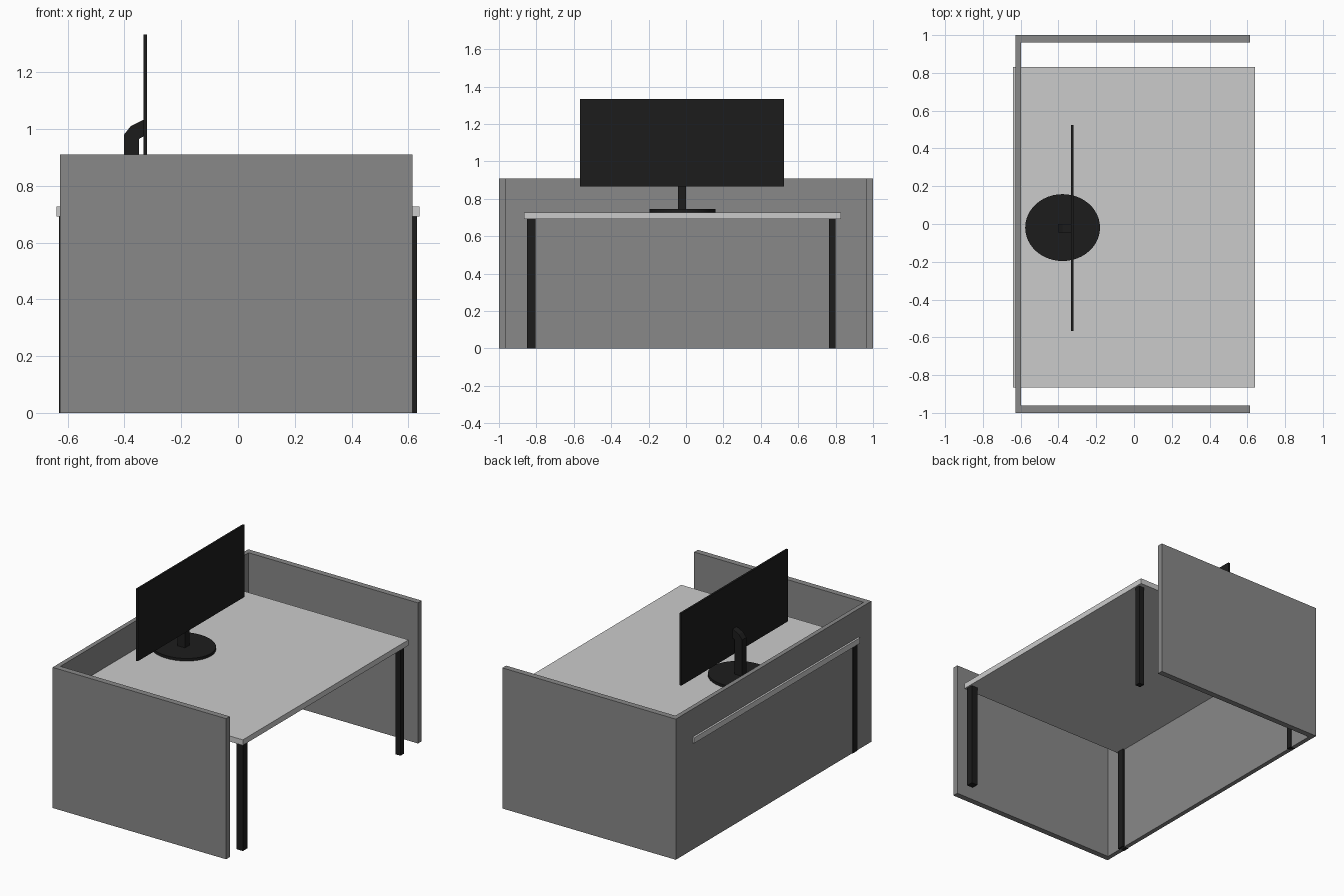
import bpy, bmesh
from mathutils import Vector

if "Cube" in bpy.data.objects:
    bpy.data.objects.remove(bpy.data.objects["Cube"])


def material(name, v):
    m = bpy.data.materials.new(name)
    m.diffuse_color = (v, v, v, 1)
    m.use_nodes = True
    m.node_tree.nodes["Principled BSDF"].inputs["Base Color"].default_value = m.diffuse_color
    return m


BLACK = material("black", 0.012)
DARK = material("dark_grey", 0.25)
LIGHT = material("light_grey", 0.62)


def finish(name, bm, mat):
    bmesh.ops.recalc_face_normals(bm, faces=bm.faces)
    me = bpy.data.meshes.new(name)
    bm.to_mesh(me)
    bm.free()
    me.materials.append(mat)
    ob = bpy.data.objects.new(name, me)
    bpy.context.collection.objects.link(ob)
    return ob


def box(name, lo, hi, mat):
    bm = bmesh.new()
    lo, hi = Vector(lo), Vector(hi)
    bmesh.ops.create_cube(bm, size=1)
    for v in bm.verts:
        v.co = (lo + hi) / 2 + v.co * (hi - lo)
    return finish(name, bm, mat)


# Partition walls: back and two sides
box("back_panel", (-0.627, -1, 0), (-0.598, 1, 0.91), DARK)
box("left_panel", (-0.598, -1, 0), (0.615, -0.962, 0.91), DARK)
box("right_panel", (-0.598, 0.962, 0), (0.615, 1, 0.91), DARK)

# Desk top, slightly pushed through the back panel
box("desk_top", (-0.64, -0.865, 0.692), (0.64, 0.83, 0.728), LIGHT)

# Legs: the -y pair is thicker
for name, x0, x1, y0, y1 in (
    ("front_leg_left", 0.585, 0.63, -0.85, -0.805),
    ("front_leg_right", 0.592, 0.629, 0.764, 0.8),
    ("back_leg_left", -0.631, -0.586, -0.85, -0.805),
    ("back_leg_right", -0.626, -0.592, 0.764, 0.8),
):
    box(name, (x0, y0, 0), (x1, y1, 0.692), BLACK)

# Monitor screen
box("monitor_screen", (-0.333, -0.567, 0.866), (-0.32, 0.523, 1.333), BLACK)

# Elliptical stand base
bm = bmesh.new()
bmesh.ops.create_cone(bm, cap_ends=True, segments=48, radius1=1, radius2=1, depth=1)
for v in bm.verts:
    v.co = Vector((-0.378 + v.co.x * 0.198, -0.019 + v.co.y * 0.177, 0.736 + v.co.z * 0.018))
base = finish("monitor_base", bm, BLACK)
bpy.context.view_layer.objects.active = base
base.select_set(True)
bpy.ops.object.shade_smooth_by_angle()

# Bent stand arm: side profile extruded along y
profile = [(-0.402, 0.74), (-0.349, 0.74), (-0.349, 0.965), (-0.33, 0.976),
           (-0.33, 1.034), (-0.378, 1.01), (-0.402, 0.98)]
bm = bmesh.new()
face = bm.faces.new([bm.verts.new((x, -0.044, z)) for x, z in profile])
ext = bmesh.ops.extrude_face_region(bm, geom=[face])
# keep the near cap so the solid is closed
bmesh.ops.translate(bm, vec=(0, 0.044, 0),
                    verts=[g for g in ext["geom"] if isinstance(g, bmesh.types.BMVert)])
if not face.is_valid or len(bm.faces) < len(profile) + 2:
    bmesh.ops.holes_fill(bm, edges=bm.edges)
finish("monitor_arm", bm, BLACK)
